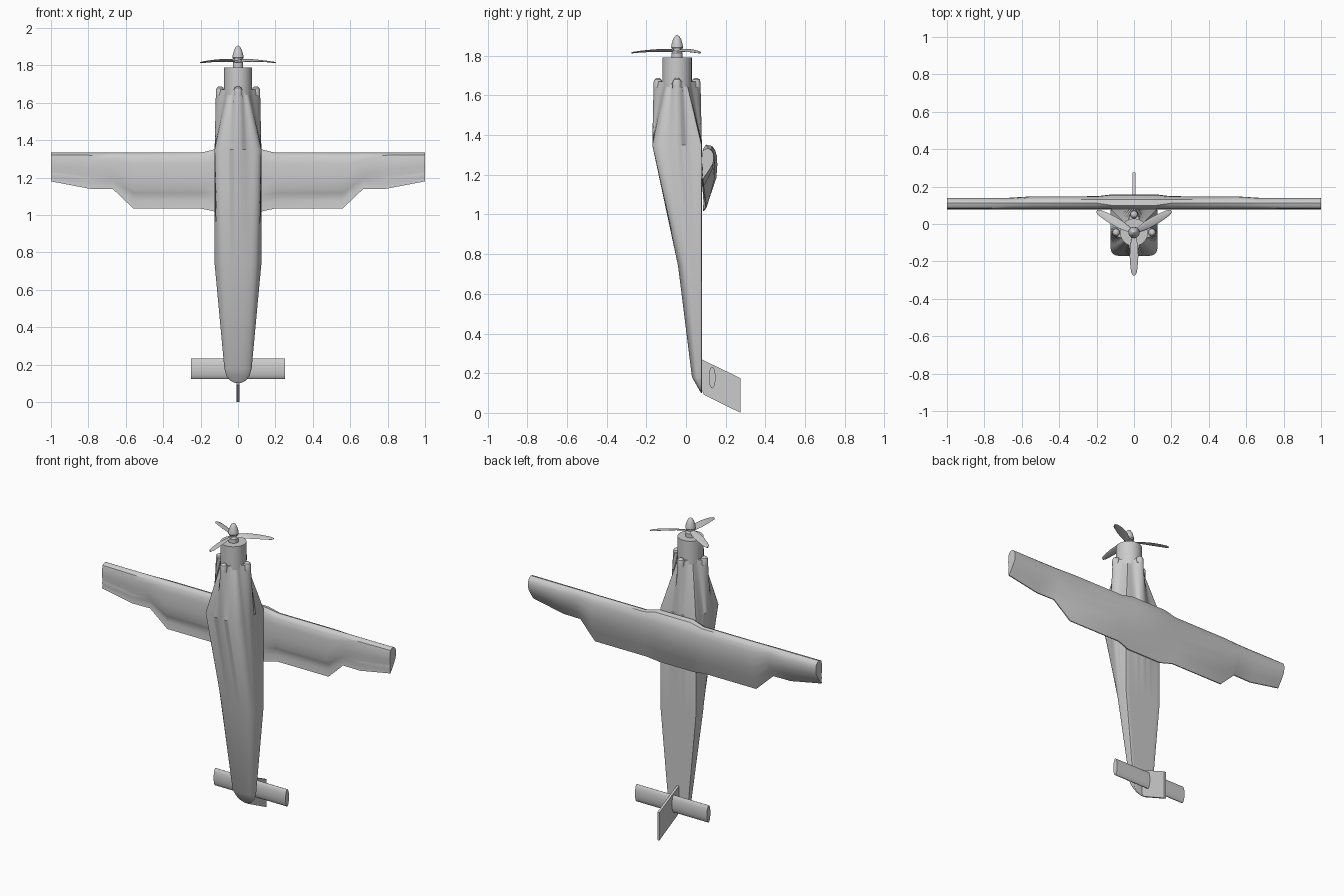
import bpy, bmesh
from math import sin, cos, pi, radians, atan2, hypot
from mathutils import Vector, Matrix

if "Cube" in bpy.data.objects:
    bpy.data.objects.remove(bpy.data.objects["Cube"])

CY = -0.045  # y of the motor axis


def finish(bm, name, angle=30):
    bmesh.ops.recalc_face_normals(bm, faces=bm.faces)
    me = bpy.data.meshes.new(name)
    bm.to_mesh(me)
    bm.free()
    ob = bpy.data.objects.new(name, me)
    bpy.context.collection.objects.link(ob)
    bpy.ops.object.select_all(action='DESELECT')
    ob.select_set(True)
    bpy.context.view_layer.objects.active = ob
    bpy.ops.object.shade_smooth_by_angle(angle=radians(angle))
    return ob


def loft(name, sections, angle=30, matrix=None):
    bm = bmesh.new()
    rings = [[bm.verts.new(p) for p in s] for s in sections]
    n = len(rings[0])
    for a, b in zip(rings, rings[1:]):
        for i in range(n):
            j = (i + 1) % n
            bm.faces.new((a[i], a[j], b[j], b[i]))
    bm.faces.new(rings[0])
    bm.faces.new(rings[-1])
    if matrix:
        bm.transform(matrix)
    return finish(bm, name, angle)


def lathe(name, profile, x=0, y=CY, n=32):
    return loft(name, [[(x + r * cos(2 * pi * i / n), y + r * sin(2 * pi * i / n), z)
                        for i in range(n)] for r, z in profile])


# fuselage: rounded-box sections, flat on the back at y = 0.08
N = 96


def box_section(z, hw, y0, rx, ry, y1=0.08):
    yc, hd = (y0 + y1) / 2, (y1 - y0) / 2
    pts = []
    for i in range(N):
        c, s = cos(2 * pi * i / N), sin(2 * pi * i / N)
        m = max(abs(c), abs(s))
        x, y = c / m * hw, s / m * hd
        ax, ay = (rx, min(ry, hd)) if s < 0 else (0.006, min(0.006, hd * .5))
        qx = max(-(hw - ax), min(hw - ax, x))
        qy = max(-(hd - ay), min(hd - ay, y))
        dx, dy = (x - qx) / ax, (y - qy) / ay
        d = hypot(dx, dy)
        if abs(dx) > 1e-6 and abs(dy) > 1e-6:
            x, y = qx + ax * dx / d, qy + ay * dy / d
        pts.append((x, yc + y, z))
    return pts


shoulder = box_section(1.35, 0.125, -0.17, 0.04, 0.04)
# nose: four-armed mount blending into the box
nose = []
for x, y, z in shoulder:
    t = atan2(y - CY, x)
    r = 0.066 + 0.052 * abs(cos(2 * t)) ** 5
    nose.append((r * cos(t), CY + r * sin(t), 1.67))
tail = [box_section(*a) for a in (
    (0.74, 0.125, -0.04, 0.10, 0.06), (0.18, 0.073, 0.03, 0.05, 0.025),
    (0.14, 0.062, 0.053, 0.045, 0.014), (0.115, 0.042, 0.067, 0.03, 0.006),
    (0.101, 0.015, 0.076, 0.01, 0.002))]
loft("fuselage", [nose, shoulder] + tail, 35)

# mount bosses on the four arm tips
for k in range(4):
    a = k * pi / 2
    lathe("mount_boss", [(0.022, 1.64), (0.022, 1.667), (0.018, 1.68), (0.009, 1.687), (0.001, 1.688)],
          0.096 * cos(a), CY + 0.096 * sin(a), 20)

# motor and spinner
lathe("motor", [(0.074, 1.64), (0.074, 1.79)], n=48)
lathe("prop_shaft", [(0.028, 1.78), (0.028, 1.815), (0.02, 1.825), (0.02, 1.84)])
lathe("spinner", [(0.026, 1.834), (0.03, 1.842), (0.027, 1.862), (0.02, 1.884),
                  (0.011, 1.899), (0.001, 1.906)])

# propeller blades
blade = []
for r, chord, twist, z in ((0.0, .028, 30, 1.822), (0.03, .03, 26, 1.826), (0.08, .046, 17, 1.827),
                           (0.13, .047, 12, 1.825), (0.18, .04, 9, 1.821), (0.215, .03, 7, 1.817),
                           (0.23, .012, 6, 1.815)):
    t = radians(twist)
    ring = []
    for i in range(14):
        u, v = chord / 2 * cos(2 * pi * i / 14), 0.0035 * sin(2 * pi * i / 14)
        ring.append((r, u * cos(t) - v * sin(t), z + u * sin(t) + v * cos(t)))
    blade.append(ring)
for deg in (-90, 30, 150):
    loft("propeller_blade", blade, 40,
         Matrix.Translation((0, CY, 0)) @ Matrix.Rotation(radians(deg), 4, 'Z'))


# wing: flat-bottomed foil, stepped thin trailing edge inboard
def foil(x, le, te, top, y_le, y_te):
    ch = le - te
    up = [(0.02, .6), (.08, .83), (.17, .96), (.3, 1), (.5, .93), (.75, .5), (1, 0)]
    base = y_te + 0.006
    low = [(1, y_te), (.86, y_te + .003), (.77, y_te), (.72, (y_te + .084) / 2),
           (.65, .083), (.45, .078), (.2, .08), (.07, .085), (.02, .096)]
    pts = [(0, y_le)] + [(f, base + (top - base) * s) for f, s in up] + low
    return [(x, y, le - f * ch) for f, y in pts]


half = [(0.12, 1.352, 1.018, .158, .1, .085), (0.2, 1.333, 1.035, .148, .112, .098),
        (0.56, 1.333, 1.035, .147, .112, .098), (0.67, 1.333, 1.14, .14, .112, .085),
        (0.79, 1.333, 1.14, .14, .112, .082), (1.0, 1.333, 1.18, .14, .112, .08)]
loft("wing", [foil(-a[0], *a[1:]) for a in reversed(half)] + [foil(*a) for a in half], 35)

# tailplane: constant lens section
lens = [(0.132 + 0.017 * sin(2 * pi * i / 24), 0.178 + 0.054 * cos(2 * pi * i / 24)) for i in range(24)]
loft("tailplane", [[(x, y, z) for y, z in lens] for x in (-0.25, 0.25)])

# swept fin
fin = [(0.078, 0.27), (0.275, 0.175), (0.275, 0.0), (0.09, 0.092), (0.078, 0.12)]
loft("fin", [[(x, y, z) for y, z in fin] for x in (-0.007, 0.007)])
